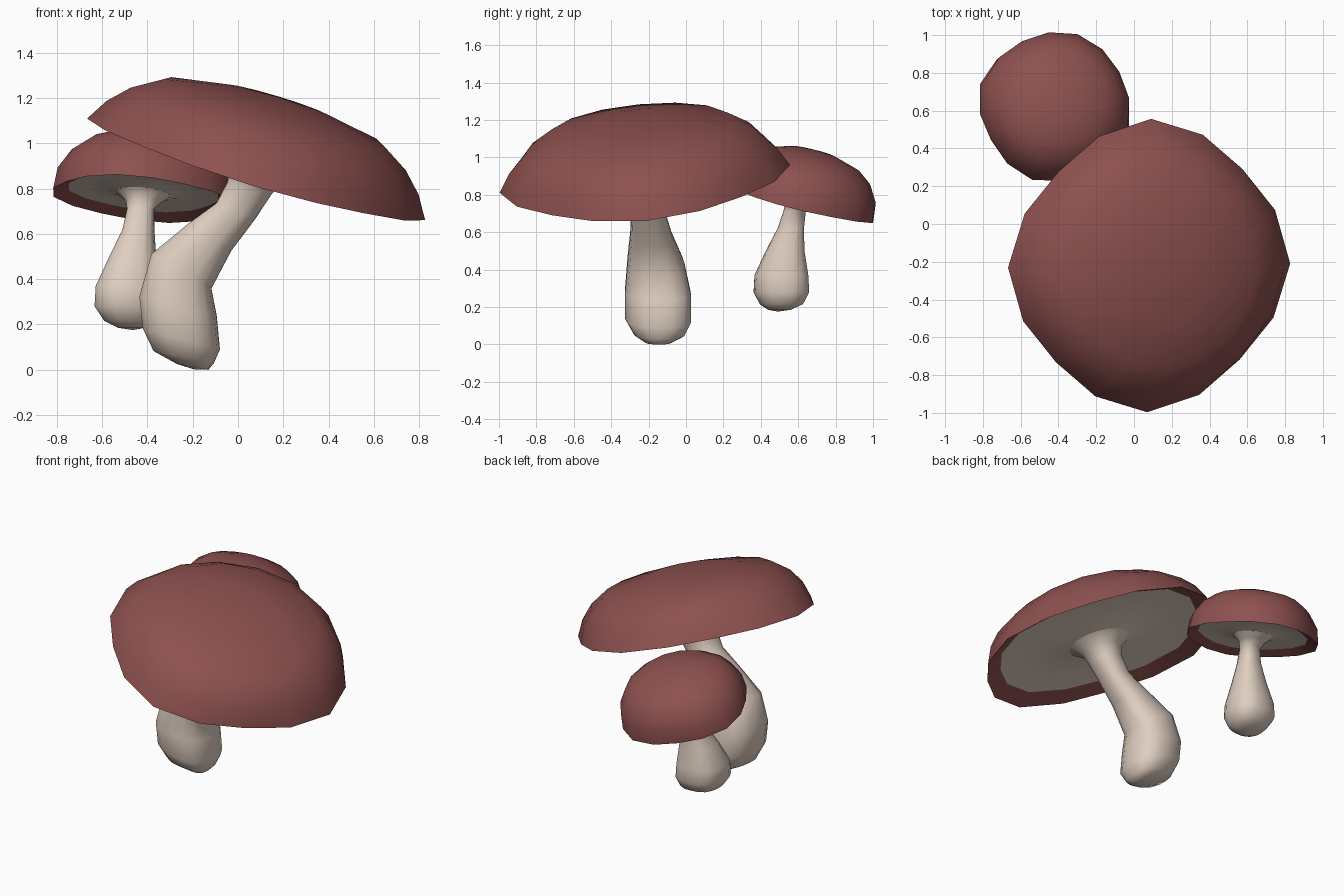
import bpy, bmesh
from math import cos, sin, pi, radians
from mathutils import Vector

if "Cube" in bpy.data.objects:
    bpy.data.objects.remove(bpy.data.objects["Cube"])

SIDES = 16


def material(name, rgb):
    m = bpy.data.materials.new(name)
    m.diffuse_color = (*rgb, 1)
    m.use_nodes = True
    m.node_tree.nodes["Principled BSDF"].inputs["Base Color"].default_value = m.diffuse_color
    return m


RED = material("cap_red", (0.265, 0.082, 0.078))
CREAM = material("stem_cream", (0.74, 0.62, 0.53))


def loft(name, rings, mat, phase=0.0):
    """Skin rings of (centre, axis, radius, squareness, skew); radius 0 is a pole."""
    bm = bmesh.new()
    loops = []
    for centre, axis, r, k, skew in rings:
        c = Vector(centre)
        if r == 0:
            loops.append([bm.verts.new(c)])
            continue
        q = Vector((0, 0, 1)).rotation_difference(Vector(axis))
        loop = []
        for i in range(SIDES):
            a = 2 * pi * i / SIDES
            rr = r * (1 + k * (cos(4 * a) - 1) + skew * sin(2 * a))
            loop.append(bm.verts.new(
                c + q @ Vector((rr * cos(a + phase), rr * sin(a + phase), 0))))
        loops.append(loop)
    for a, b in zip(loops, loops[1:]):
        for i in range(SIDES):
            j = (i + 1) % SIDES
            if len(a) == 1:
                bm.faces.new((a[0], b[j], b[i]))
            elif len(b) == 1:
                bm.faces.new((a[i], a[j], b[0]))
            else:
                bm.faces.new((a[i], a[j], b[j], b[i]))
    me = bpy.data.meshes.new(name)
    bm.to_mesh(me)
    bm.free()
    me.materials.append(mat)
    for p in me.polygons:
        p.use_smooth = True
    me.set_sharp_from_angle(angle=radians(65))
    ob = bpy.data.objects.new(name, me)
    bpy.context.collection.objects.link(ob)
    return ob


def on_axis(centre, axis, profile):
    n = Vector(axis).normalized()
    return [(Vector(centre) + n * h, axis, r, k, 0) for r, h, k in profile]


def mushroom(size, centre, axis, dome, inner, phase, stem, flare):
    r, h = inner
    # cap: inner lip, rim, then dome up to the pole
    loft(size + "_cap", on_axis(centre, axis, [(r, h, 0.035)] + dome), RED, phase)
    # stem: squarish bulbous foot and neck
    rings = [((x, y, z), (sin(t), 0, cos(t)), rad, -0.05, 0.055)
             for x, y, z, rad, t in stem]
    loft(size + "_stem", rings + on_axis(centre, axis, flare[:2]), CREAM)
    # gills: underside that flares out of the stem top to the lip
    loft(size + "_gills", on_axis(centre, axis, flare[1:] + [(r, h, 0.035)]), CREAM, phase)


mushroom("large", (0.08, -0.22, 0.885), (0.302, -0.10, 1),
         [(0.78, 0, 0.04), (0.72, 0.1, 0.025), (0.635, 0.187, 0.01),
          (0.507, 0.265, -0.01), (0.255, 0.314, -0.01), (0, 0.336, 0)],
         (0.668, 0.045), 0,
         [(-0.19, -0.15, 0.0, 0, 0), (-0.2, -0.15, 0.012, 0.07, 0.18),
          (-0.24, -0.145, 0.055, 0.135, 0.2), (-0.25, -0.15, 0.135, 0.175, 0.26),
          (-0.265, -0.15, 0.28, 0.175, 0.24), (-0.25, -0.16, 0.435, 0.152, 0.52),
          (-0.125, -0.185, 0.585, 0.112, 0.55), (-0.01, -0.2, 0.70, 0.092, 0.4),
          (0.05, -0.21, 0.80, 0.1, 0.29)],
         [(0.125, -0.02, 0), (0.19, 0.03, 0), (0.3, 0.057, 0), (0.5, 0.06, 0.02)])

mushroom("small", (-0.42, 0.618, 0.765), (0.1, 0.25, 1),
         [(0.414, -0.01, 0.035), (0.397, 0.085, 0.02), (0.338, 0.175, 0.01),
          (0.26, 0.232, 0), (0.12, 0.274, 0), (0, 0.285, 0)],
         (0.345, 0.02), -0.3,
         [(-0.465, 0.49, 0.175, 0, 0), (-0.47, 0.5, 0.185, 0.06, 0),
          (-0.475, 0.51, 0.215, 0.115, 0), (-0.485, 0.51, 0.28, 0.148, 0),
          (-0.485, 0.51, 0.37, 0.143, 0), (-0.465, 0.53, 0.5, 0.103, 0),
          (-0.44, 0.56, 0.62, 0.07, 0), (-0.43, 0.58, 0.71, 0.06, 0)],
         [(0.082, -0.02, 0), (0.12, 0.012, 0), (0.18, 0.027, 0), (0.26, 0.028, 0.02)])
